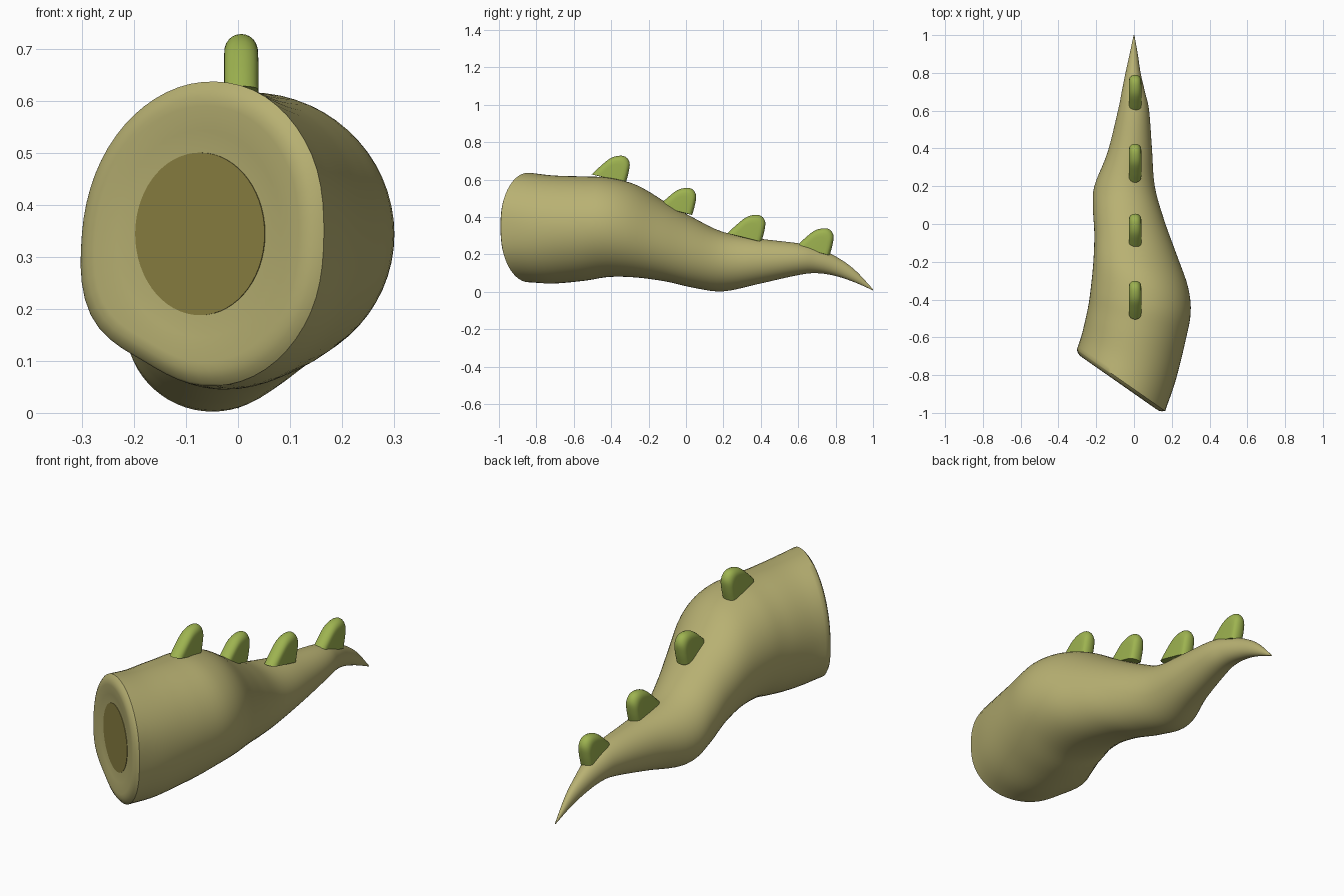
import bpy, bmesh, math
from mathutils import Vector

if "Cube" in bpy.data.objects:
    bpy.data.objects.remove(bpy.data.objects["Cube"])


def material(name, color):
    m = bpy.data.materials.new(name)
    m.diffuse_color = (*color, 1)
    m.use_nodes = True
    m.node_tree.nodes["Principled BSDF"].inputs["Base Color"].default_value = m.diffuse_color
    return m


def cat(a, b, c, d, t):
    return 0.5 * (2 * b + (c - a) * t + (2 * a - 5 * b + 4 * c - d) * t * t
                  + (3 * b - a - 3 * c + d) * t ** 3)


def smooth_path(pts, steps):
    pts = [Vector(p) for p in pts]
    ext = [2 * pts[0] - pts[1]] + pts + [2 * pts[-1] - pts[-2]]
    out = []
    for i in range(len(pts) - 1):
        out += [cat(*ext[i:i + 4], k / steps) for k in range(steps)]
    return out + [pts[-1]]


def loft(name, rings, mat):
    bm = bmesh.new()
    vr = [[bm.verts.new(p) for p in r] for r in rings]
    n = len(vr[0])
    for a, b in zip(vr, vr[1:]):
        for i in range(n):
            j = (i + 1) % n
            bm.faces.new((a[i], a[j], b[j], b[i]))
    bm.faces.new(vr[0])
    bm.faces.new(vr[-1])
    bmesh.ops.recalc_face_normals(bm, faces=bm.faces)
    me = bpy.data.meshes.new(name)
    bm.to_mesh(me)
    bm.free()
    ob = bpy.data.objects.new(name, me)
    bpy.context.collection.objects.link(ob)
    me.materials.append(mat)
    bpy.ops.object.select_all(action='DESELECT')
    ob.select_set(True)
    bpy.context.view_layer.objects.active = ob
    bpy.ops.object.shade_smooth_by_angle(angle=math.radians(45))
    return ob


skin = material("skin", (0.48, 0.44, 0.17))
core = material("core", (0.26, 0.22, 0.055))
green = material("green", (0.34, 0.45, 0.08))

# Tail sections: left x, left y, right x, right y, bottom z, top z
SECTIONS = [
    (-0.30, -0.665, 0.165, -0.99, 0.052, 0.636),
    (-0.275, -0.58, 0.22, -0.83, 0.045, 0.622),
    (-0.245, -0.45, 0.27, -0.63, 0.06, 0.617),
    (-0.23, -0.35, 0.30, -0.47, 0.08, 0.61),
    (-0.215, -0.20, 0.285, -0.33, 0.077, 0.57),
    (-0.21, -0.05, 0.225, -0.16, 0.055, 0.475),
    (-0.217, 0.08, 0.16, 0.02, 0.02, 0.39),
    (-0.21, 0.20, 0.11, 0.20, 0.003, 0.32),
    (-0.14, 0.38, 0.095, 0.40, 0.043, 0.285),
    (-0.085, 0.60, 0.08, 0.60, 0.09, 0.26),
    (-0.065, 0.70, 0.058, 0.70, 0.10, 0.235),
    (-0.045, 0.80, 0.035, 0.80, 0.085, 0.19),
    (-0.023, 0.90, 0.02, 0.90, 0.052, 0.12),
    (-0.002, 1.0, 0.002, 1.0, 0.008, 0.014)]
# Uneven outline of the cut end, one factor per 30 degrees
WOBBLE = [1.0, 1.04, 1.04, 1.0, 0.97, 0.97, 1.0, 1.07, 0.97, 1.0, 1.03, 1.03]
SEG, STEPS = 60, 5
NORMAL = Vector((-0.58, -0.815, 0))


def section(s, wobble, scale=1.0, push=0.0):
    lx, ly, rx, ry, z0, z1 = s
    ring = []
    for i in range(SEG):
        a = 2 * math.pi * i / SEG
        k, f = divmod(12 * i / SEG, 1)
        w = cat(*[WOBBLE[(int(k) + d) % 12] for d in (-1, 0, 1, 2)], f)
        r = scale * (1 + (w - 1) * wobble)
        u = 0.5 + 0.5 * r * math.cos(a)
        z = (z0 + z1) / 2 + r * math.sin(a) * (z1 - z0) / 2
        ring.append(Vector((lx + (rx - lx) * u, ly + (ry - ly) * u, z)) + NORMAL * push)
    return ring


# Tail body with rounded cut end
end = SECTIONS[0]
rings = [section(end, 0, 0.54, 0.008), section(end, 0.4, 0.68, 0.013),
         section(end, 1, 0.84, 0.019), section(end, 1, 0.90, 0.018),
         section(end, 1, 0.95, 0.012), section(end, 1, 0.985, 0.004)]
for i, s in enumerate(smooth_path(SECTIONS, STEPS)):
    rings.append(section(s, max(0, 1 - i / 8)))
loft("tail", rings, skin)

# Darker core disc in the cut end
loft("tail_core", [section(end, 0, 0.535, 0.0), section(end, 0, 0.535, 0.010)], core)

# Back spikes: rounded fin profile in y, z relative to the tip
FIN = smooth_path([(-0.15, -0.10), (-0.105, -0.058), (-0.05, -0.014), (0, 0),
                   (0.035, -0.008), (0.054, -0.04), (0.048, -0.09), (0.033, -0.145)], 4)
BASE = Vector((-0.045, -0.122))
TIPS = [(-0.355, 0.728), (0.0, 0.556), (0.37, 0.412), (0.735, 0.340)]
for n, (ty, tz) in enumerate(TIPS):
    fin_rings = []
    for k in range(-6, 7):
        a = math.radians(k * 15)
        s = 0.66 + 0.34 * math.cos(a) ** 0.8 if abs(k) < 6 else 0.62
        pts = [BASE + (p - BASE) * s for p in FIN]
        fin_rings.append([(0.006 + 0.033 * math.sin(a), ty + p.x, tz + p.y) for p in pts])
    loft(f"spike_{n + 1}", fin_rings, green)
